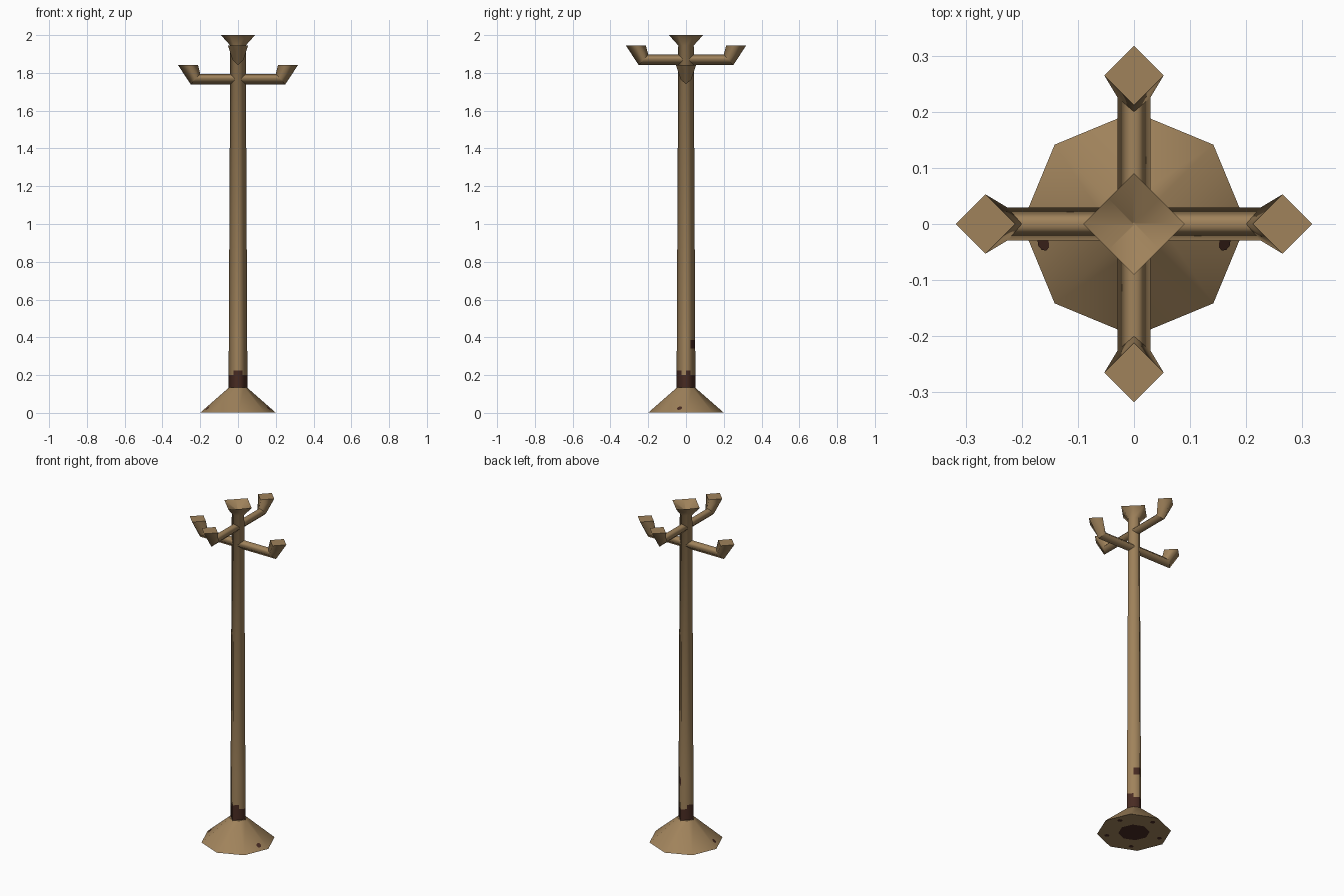
import bpy, bmesh, math
from mathutils import Matrix, Vector

if "Cube" in bpy.data.objects:
    bpy.data.objects.remove(bpy.data.objects["Cube"])


def material(name, rgb):
    m = bpy.data.materials.new(name)
    m.diffuse_color = (*rgb, 1)
    m.use_nodes = True
    m.node_tree.nodes["Principled BSDF"].inputs["Base Color"].default_value = m.diffuse_color
    return m


TAN = material("tan_wood", (0.35, 0.225, 0.105))
RUST = material("dark_rust", (0.065, 0.024, 0.016))


def finish(bm, name):
    bmesh.ops.recalc_face_normals(bm, faces=bm.faces)
    me = bpy.data.meshes.new(name)
    bm.to_mesh(me)
    bm.free()
    ob = bpy.data.objects.new(name, me)
    me.materials.append(TAN)
    me.materials.append(RUST)
    bpy.context.collection.objects.link(ob)
    return ob


def loft(bm, rings):
    """Smooth quads between vertex rings; returns bands of faces."""
    loops = [[bm.verts.new(p) for p in r] for r in rings]
    n = len(loops[0])
    bands = []
    for a, b in zip(loops, loops[1:]):
        band = [bm.faces.new((a[i], a[(i + 1) % n], b[(i + 1) % n], b[i])) for i in range(n)]
        for f in band:
            f.smooth = True
        bands.append(band)
    return loops, bands


def sharpen(loop):
    for a, b in zip(loop, loop[1:] + loop[:1]):
        for e in a.link_edges:
            if e.other_vert(a) is b:
                e.smooth = False


def diamond(r, z):
    """Four-sided ring with a midpoint on every side."""
    c = [Vector((r, 0, z)), Vector((0, r, z)), Vector((-r, 0, z)), Vector((0, -r, z))]
    return [p for i in range(4) for p in (c[i], (c[i] + c[(i + 1) % 4]) / 2)]


def octagon(r, z):
    return [(r * math.cos(i * math.pi / 4), r * math.sin(i * math.pi / 4), z) for i in range(8)]


# Flared foot with a rusty disc underneath
bm = bmesh.new()
loops, bands = loft(bm, [octagon(0.085, 0.001), octagon(0.2, 0.001), octagon(0.047, 0.135)])
sharpen(loops[1])
for f in bands[0]:
    f.smooth = False
bm.faces.new(loops[0]).material_index = 1
bm.faces.new(loops[2])
finish(bm, "foot")

# Tapered square pole with a dished cup on top
bm = bmesh.new()
heights = [0.12, 0.2, 0.225, 0.34, 0.385, 1.945]
rings = [diamond(0.05 - 0.009 * (z - 0.12) / 1.825, z) for z in heights]
rings += [diamond(0.09, 2.0), diamond(0.003, 1.96)]
loops, bands = loft(bm, rings)
sharpen(loops[6])
bm.faces.new(loops[0])
bm.faces.new(loops[-1])
# rust collar at the bottom, ragged edge and a few patches above it
for f in bands[0]:
    f.material_index = 1
for i in (0, 3, 5, 6):
    bands[1][i].material_index = 1
for i in (1,):
    bands[3][i].material_index = 1
finish(bm, "pole")


# Crossed arms with flared, upturned ends
def arm(name, z, turn):
    def section(x, dz, hx, hz, w, s):
        return [(s * (x + hx), 0, z + dz + hz), (s * x, w, z + dz),
                (s * (x - hx), 0, z + dz - hz), (s * x, -w, z + dz)]
    tip = (0.265, 0.075, 0.053, 0, 0.053)
    elbow = (0.225, 0, 0.025, -0.028, 0.029)
    bm = bmesh.new()
    loops, _ = loft(bm, [section(*tip, -1), section(*elbow, -1),
                         section(*elbow, 1), section(*tip, 1)])
    for l in loops:
        sharpen(l)
    bm.faces.new(loops[0])
    bm.faces.new(loops[-1])
    bmesh.ops.rotate(bm, verts=bm.verts, matrix=Matrix.Rotation(turn, 3, 'Z'))
    finish(bm, name)


arm("side_arms", 1.767, 0)
arm("front_back_arms", 1.869, math.pi / 2)


# Rust spots: thin plates on the foot slope and underside
def spot(name, loc, normal, r):
    bm = bmesh.new()
    rot = Vector(normal).to_track_quat('Z', 'Y').to_matrix().to_4x4()
    bmesh.ops.create_circle(bm, cap_ends=True, segments=8, radius=r,
                            matrix=Matrix.Translation(loc) @ rot)
    for f in bm.faces:
        f.material_index = 1
        if f.normal.dot(Vector(normal)) < 0:
            f.normal_flip()
    me = bpy.data.meshes.new(name)
    bm.to_mesh(me)
    bm.free()
    me.materials.append(TAN)
    me.materials.append(RUST)
    bpy.context.collection.objects.link(bpy.data.objects.new(name, me))


apothem = math.cos(math.pi / 8)
slope_n = Vector((0.134, 0, 0.153 * apothem)).normalized()
for s in (-1, 1):
    # facet middle direction, slid along the facet toward the side corner
    a = math.radians(-22.5)
    t = 0.72
    local = Vector((apothem * (0.2 - 0.153 * (1 - t) * 0.6), 0.03, 0.001 + 0.134 * (1 - t) * 0.6))
    p = Matrix.Rotation(a, 3, 'Z') @ (local + slope_n * 0.002)
    n = Matrix.Rotation(a, 3, 'Z') @ slope_n
    spot("foot_rust_spot", (s * p.x, p.y, p.z), (s * n.x, n.y, n.z), 0.014)
for i in range(5):
    a = math.radians(20 + 72 * i)
    spot("underside_rust_spot", (0.15 * math.cos(a), 0.15 * math.sin(a), 0.0), (0, 0, -1), 0.014)
